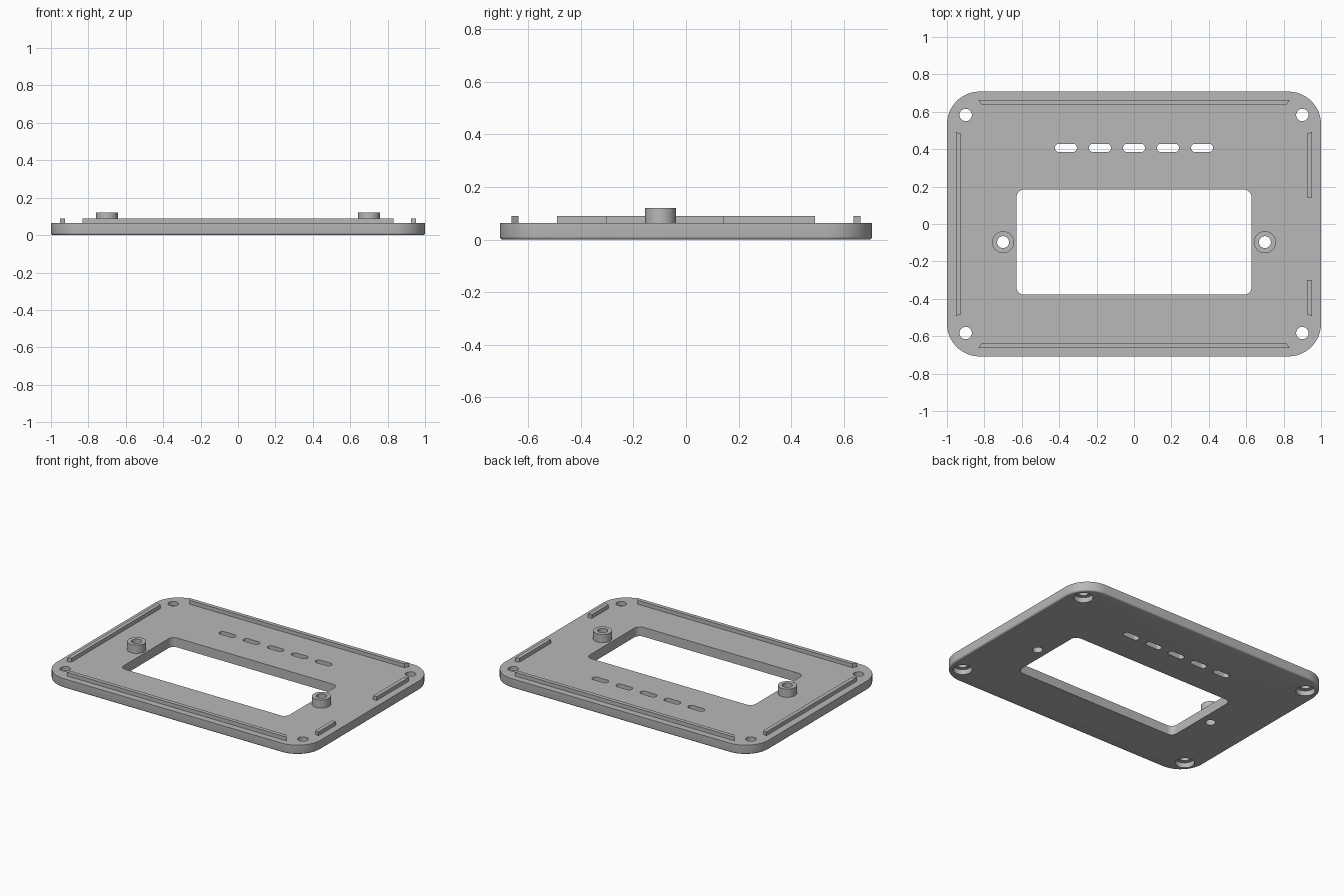
import bpy, bmesh, math

if "Cube" in bpy.data.objects:
    bpy.data.objects.remove(bpy.data.objects["Cube"], do_unlink=True)

grey = bpy.data.materials.new("plain grey")
grey.use_nodes = True
COLOUR = (0.48, 0.48, 0.48, 1)
grey.diffuse_color = COLOUR
grey.node_tree.nodes["Principled BSDF"].inputs["Base Color"].default_value = COLOUR

W, D, T = 1.0, 0.708, 0.064      # plate half width, half depth, thickness
RIB_TOP, BOSS_TOP = 0.09, 0.12


def rounded(cx, cy, hx, hy, r, steps=12):
    """Outline of a rounded rectangle; a circle when r = hx = hy."""
    pts = []
    for q, (sx, sy) in enumerate(((1, 1), (-1, 1), (-1, -1), (1, -1))):
        for i in range(steps + 1):
            a = (q + i / steps) * math.pi / 2
            p = (cx + sx * (hx - r) + r * math.cos(a),
                 cy + sy * (hy - r) + r * math.sin(a))
            if not pts or math.dist(p, pts[-1]) > 1e-5:
                pts.append(p)
    if math.dist(pts[0], pts[-1]) < 1e-5:
        pts.pop()
    return pts


def loft(name, rings, ring_shaped=False):
    """Skin a stack of (outline, z); close the ends, or join last to first."""
    bm = bmesh.new()
    loops = [[bm.verts.new((x, y, z)) for x, y in pts] for pts, z in rings]
    pairs = list(zip(loops, loops[1:]))
    if ring_shaped:
        pairs.append((loops[-1], loops[0]))
    else:
        bm.faces.new(loops[0][::-1])
        bm.faces.new(loops[-1])
    for a, b in pairs:
        for i in range(len(a)):
            j = (i + 1) % len(a)
            bm.faces.new((a[i], a[j], b[j], b[i]))
    bmesh.ops.recalc_face_normals(bm, faces=bm.faces)
    mesh = bpy.data.meshes.new(name)
    bm.to_mesh(mesh)
    bm.free()
    mesh.materials.append(grey)
    ob = bpy.data.objects.new(name, mesh)
    bpy.context.collection.objects.link(ob)
    return ob


def activate(ob):
    bpy.ops.object.select_all(action="DESELECT")
    ob.select_set(True)
    bpy.context.view_layer.objects.active = ob


def smooth(ob):
    activate(ob)
    bpy.ops.object.shade_smooth_by_angle(angle=math.radians(30))


def cut(target, outline, z0=-0.1, z1=0.2):
    cutter = loft("cutter", [(outline, z0), (outline, z1)])
    cutter.hide_render = True
    mod = target.modifiers.new("cut", "BOOLEAN")
    mod.operation, mod.solver, mod.object = "DIFFERENCE", "EXACT", cutter
    activate(target)
    bpy.ops.object.modifier_apply(modifier=mod.name)
    bpy.data.objects.remove(cutter, do_unlink=True)


def circle(x, y, r):
    return rounded(x, y, r, r, r, 10)


# Plate with a softly rounded lower edge
F = 0.012
rings = []
for i in range(5):
    a = i / 4 * math.pi / 2
    inset = F * (1 - math.sin(a))
    rings.append((rounded(0, 0, W - inset, D - inset, 0.175 - inset), F * (1 - math.cos(a))))
rings.append((rounded(0, 0, W, D, 0.175), T))
plate = loft("face_plate", rings)

# Window and row of slots
cut(plate, rounded(0, -0.097, 0.628, 0.281, 0.04, 8))
for i in range(-2, 3):
    cut(plate, rounded(i * 0.182, 0.407, 0.059, 0.022, 0.0215, 8))

# Counterbored corner screw holes
for sx in (-1, 1):
    for sy in (-1, 1):
        cut(plate, circle(sx * 0.9, sy * 0.583, 0.033))
        cut(plate, circle(sx * 0.9, sy * 0.583, 0.06), -0.1, 0.035)

# Hollow bosses either side of the window
for side, x in (("left", 0.7), ("right", -0.7)):
    hole, rim = circle(x, -0.097, 0.032), circle(x, -0.097, 0.059)
    cut(plate, hole)
    smooth(loft(side + "_boss", [(hole, T), (rim, T), (rim, BOSS_TOP), (hole, BOSS_TOP)], True))
smooth(plate)


def rib(name, outline):
    loft(name, [(outline, T - 0.004), (outline, RIB_TOP)])


# Locating ribs, mitred so the outer side is longer
M = 0.018
for name, s in (("back_rib", 1), ("front_rib", -1)):
    rib(name, [(-0.832, s * 0.664), (0.832, s * 0.664),
               (0.832 - M, s * 0.637), (-0.832 + M, s * 0.637)])


def side_rib(name, s, y0, y1, m0, m1):
    rib(name, [(s * 0.951, y0), (s * 0.951, y1), (s * 0.924, y1 - m1), (s * 0.924, y0 + m0)])


side_rib("right_rib", -1, -0.491, 0.491, M / 2, M / 2)
side_rib("left_back_rib", 1, 0.143, 0.491, 0, M / 2)
side_rib("left_front_rib", 1, -0.491, -0.3, M / 2, 0)
